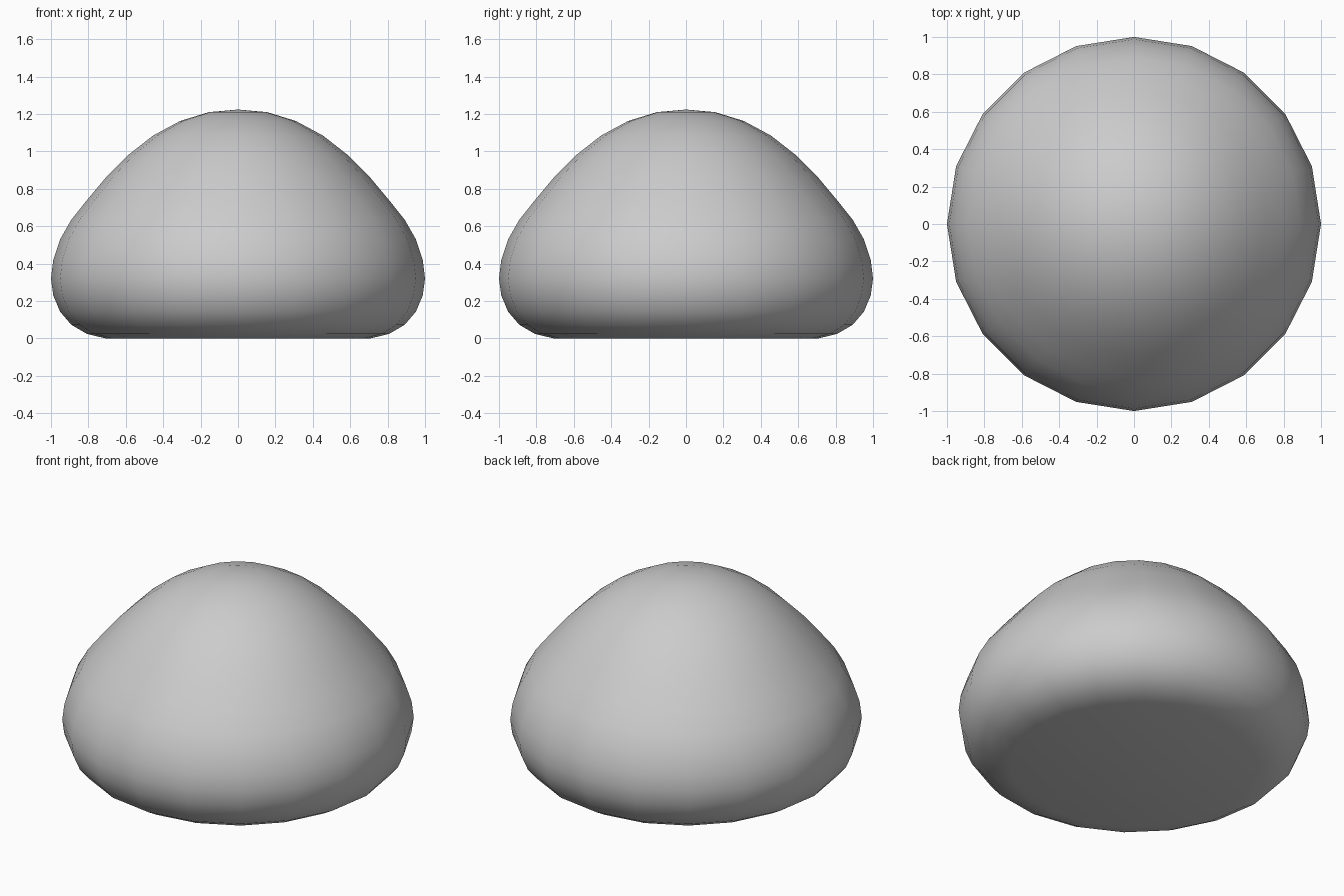
import bpy, bmesh
from math import sin, pi

if "Cube" in bpy.data.objects:
    bpy.data.objects.remove(bpy.data.objects["Cube"])

# Ring heights from the flat base edge up to just below the crown
heights = [0.0, 0.025, 0.073, 0.143, 0.23, 0.32, 0.42, 0.53, 0.635,
           0.738, 0.86, 0.98, 1.085, 1.163, 1.21]
# Ring radii follow a sphere of 20 rings, starting at the fifth ring from the bottom
rings = [(sin((i + 5) * pi / 20), z) for i, z in enumerate(heights)]

# Domed body: spin the profile into 20 sides
mesh = bpy.data.meshes.new("dome_body")
body = bpy.data.objects.new("dome_body", mesh)
bpy.context.collection.objects.link(body)
bm = bmesh.new()
profile = [(0, 0)] + rings + [(0, 1.224)]
verts = [bm.verts.new((r, 0, z)) for r, z in profile]
edges = [bm.edges.new(pair) for pair in zip(verts, verts[1:])]
bmesh.ops.spin(bm, geom=verts + edges, cent=(0, 0, 0), axis=(0, 0, 1),
               angle=2 * pi, steps=20, use_duplicate=False)
bmesh.ops.remove_doubles(bm, verts=bm.verts, dist=0.0005)
bmesh.ops.recalc_face_normals(bm, faces=bm.faces)
for face in bm.faces:
    face.smooth = True
bm.to_mesh(mesh)
bm.free()
